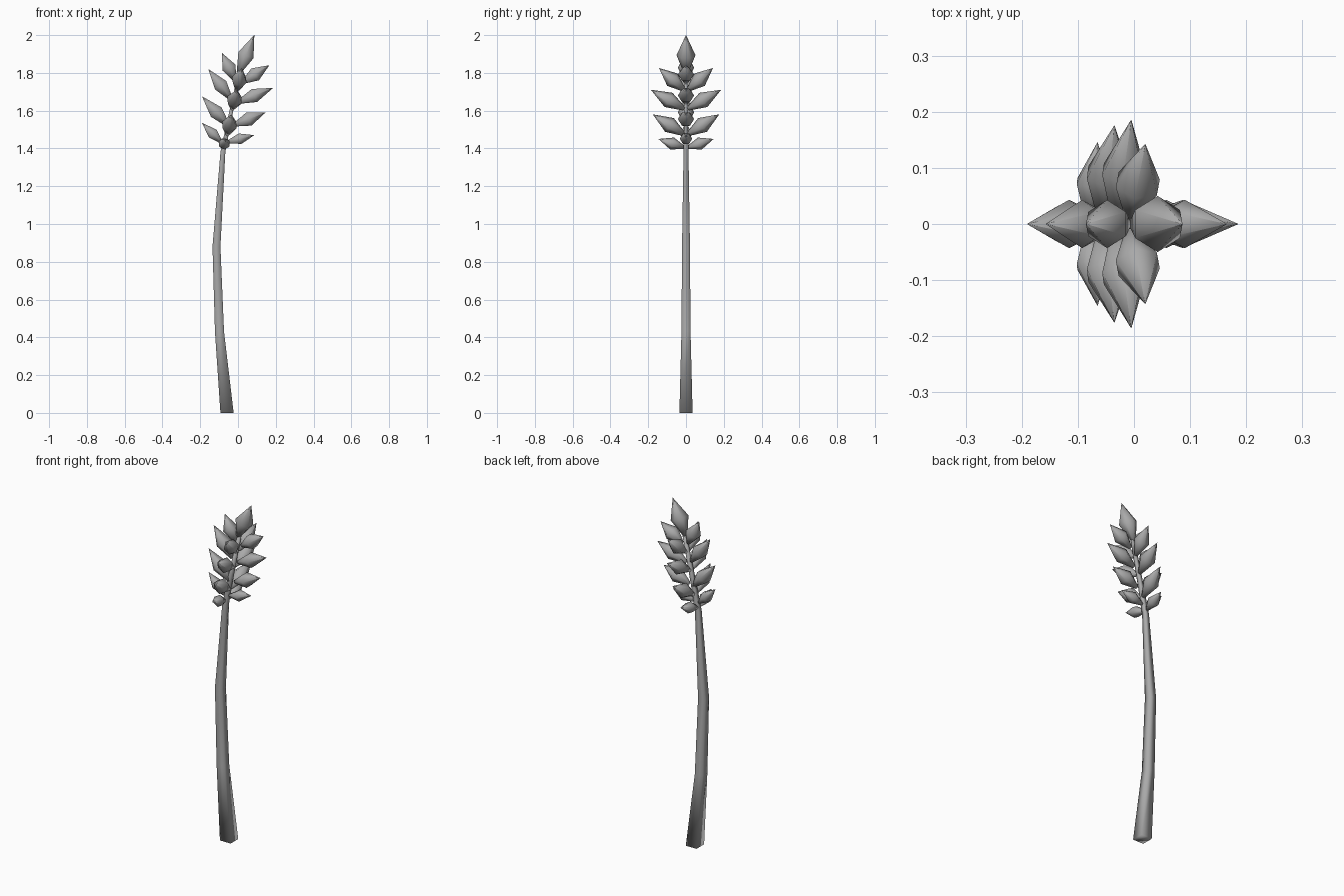
import bpy, bmesh, math
from mathutils import Vector

cube = bpy.data.objects.get("Cube")
if cube:
    bpy.data.objects.remove(cube)

grey = bpy.data.materials.new("plain_grey")
grey.use_nodes = True
colour = (0.4, 0.4, 0.4, 1)
grey.diffuse_color = colour
grey.node_tree.nodes["Principled BSDF"].inputs["Base Color"].default_value = colour


def finish(name, bm):
    bmesh.ops.recalc_face_normals(bm, faces=bm.faces)
    for face in bm.faces:
        face.smooth = True
    mesh = bpy.data.meshes.new(name)
    bm.to_mesh(mesh)
    bm.free()
    mesh.materials.append(grey)
    obj = bpy.data.objects.new(name, mesh)
    bpy.context.collection.objects.link(obj)
    return obj


def loft(bm, rings):
    """Bridge successive rings of vertices and cap both ends."""
    for a, b in zip(rings, rings[1:]):
        n = len(a)
        for i in range(n):
            j = (i + 1) % n
            bm.faces.new((a[i], a[j], b[j], b[i]))
    bm.faces.new(rings[0])
    bm.faces.new(rings[-1])


def kernel(name, base, tip, radius):
    """Six-sided spindle from a narrow base to a pointed tip."""
    base, tip = Vector(base), Vector(tip)
    axis = (tip - base).normalized()
    # ring corners lie in the plane of the ear's own symmetry
    ref = Vector((0, 1, 0)) if abs(axis.y) < 0.3 else Vector((0, 0, 1))
    u = (ref - axis * ref.dot(axis)).normalized()
    v = axis.cross(u)
    bm = bmesh.new()
    rings = []
    for t, r in ((0, 0.25 * radius), (0.47, radius), (1, 0.0006)):
        centre = base.lerp(tip, t)
        rings.append([bm.verts.new(centre + r * (u * math.cos(k * math.pi / 3)
                                                 + v * math.sin(k * math.pi / 3)))
                      for k in range(6)])
    loft(bm, rings)
    return finish(name, bm)


# Square stem, bent and tapering: x, z, half width
bm = bmesh.new()
rings = []
for x, z, h in ((-0.058, 0, 0.035), (-0.098, 0.43, 0.024), (-0.114, 0.88, 0.021),
                (-0.08, 1.38, 0.013), (-0.05, 1.53, 0.011), (0.015, 1.83, 0.008)):
    rings.append([bm.verts.new((x + sx * h, sy * h, z))
                  for sx, sy in ((-1, -1), (1, -1), (1, 1), (-1, 1))])
loft(bm, rings)
finish("stem", bm)

# Side kernels: base x, base z, tip x, tip z, radius
right_row = ((-0.085, 1.43, -0.19, 1.535, 0.033), (-0.05, 1.52, -0.19, 1.675, 0.043),
             (-0.035, 1.66, -0.157, 1.82, 0.043), (-0.015, 1.76, -0.085, 1.905, 0.043))
left_row = ((-0.055, 1.435, 0.085, 1.47, 0.033), (-0.02, 1.525, 0.145, 1.59, 0.043),
            (0, 1.645, 0.185, 1.72, 0.043), (0.025, 1.75, 0.165, 1.84, 0.043))
for side, row in (("right", right_row), ("left", left_row)):
    for i, (bx, bz, tx, tz, r) in enumerate(row, 1):
        kernel(f"{side}_kernel_{i}", (bx, 0, bz), (tx, 0, tz), r)

# Front and back kernels, mirrored: base x, base z, tip x, tip y, tip z, radius
for i, (bx, bz, tx, ty, tz, r) in enumerate((
        (-0.08, 1.405, -0.065, 0.145, 1.45, 0.033),
        (-0.055, 1.475, -0.035, 0.175, 1.58, 0.043),
        (-0.03, 1.61, -0.005, 0.185, 1.71, 0.043),
        (-0.005, 1.71, 0.02, 0.142, 1.825, 0.043)), 1):
    for side, s in (("front", -1), ("back", 1)):
        kernel(f"{side}_kernel_{i}", (bx, s * 0.01, bz), (tx, s * ty, tz), r)

# Larger kernel crowning the ear
kernel("top_kernel", (0.003, 0, 1.8), (0.086, 0, 2.0), 0.05)
